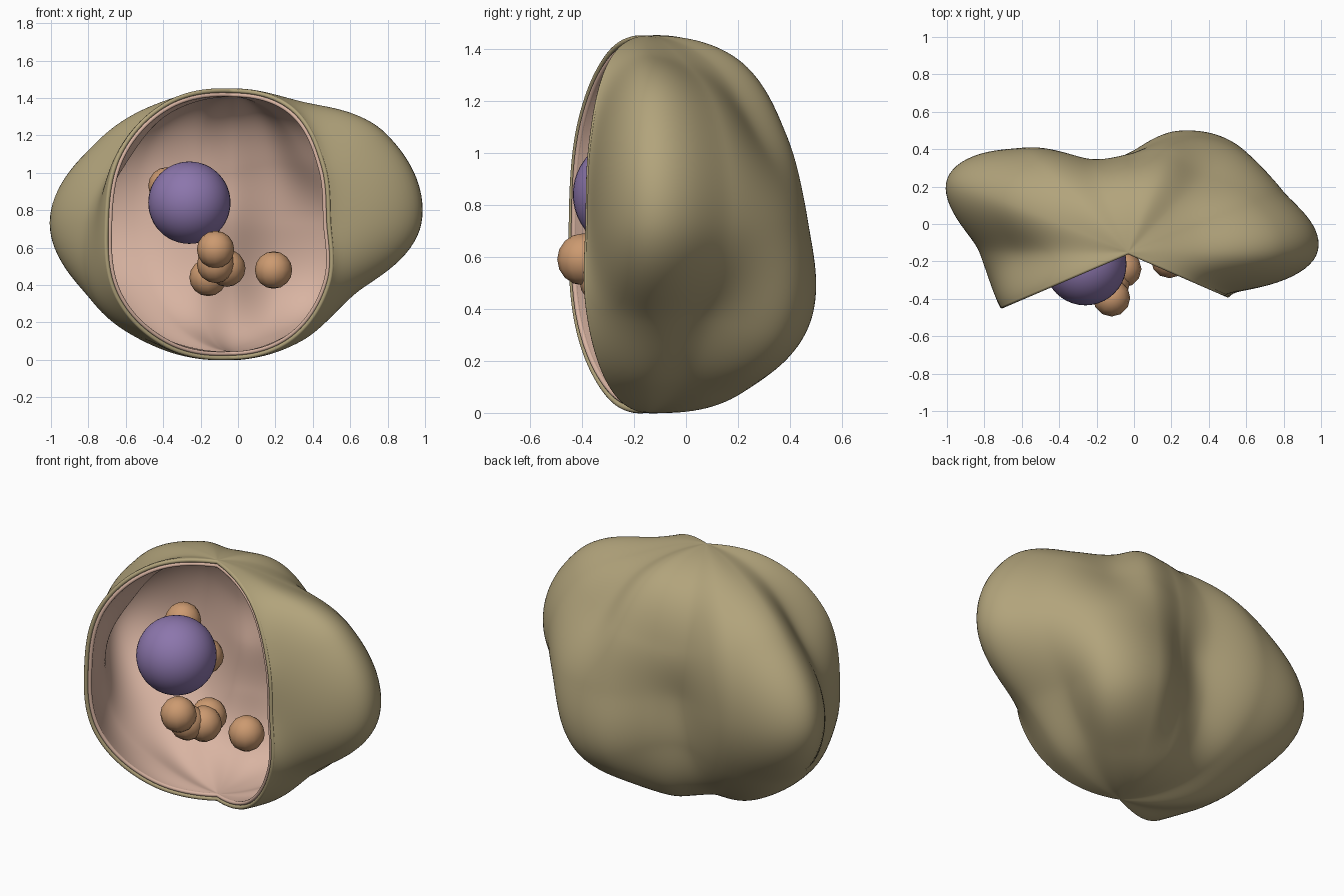
import bpy, bmesh, math
from mathutils import Vector

if "Cube" in bpy.data.objects:
    bpy.data.objects.remove(bpy.data.objects["Cube"])

CENTRE = Vector((-0.03, -0.15, 0.73))
AZ0, AZ1 = -23.5, 203.2          # body sweeps round the back, wedge is open at the front
NU, NV = 150, 90

# Radius of the body: one row per azimuth step, columns at elevation -60, -30, 0, 30, 60
RADII = [
    (.72, .66, .575, .625, .715),  # right cut edge
    (.73, .755, 1.0, .945, .75),   # right lobe
    (.72, .735, .885, .84, .725),
    (.76, .86, .80, .69, .705),
    (.76, .78, .67, .67, .73),     # lower back lobe
    (.74, .60, .52, .59, .71),
    (.71, .57, .52, .61, .71),     # back valley
    (.72, .74, .79, .805, .76),
    (.78, .87, 1.045, .89, .76),   # left lobe
    (.76, .84, .78, .70, .72),
    (.77, .79, .745, .765, .755),  # left cut edge
]


def spline(vals, t):
    """Smooth curve through evenly spaced values, t from 0 to 1."""
    n = len(vals) - 1
    i = min(int(t * n), n - 1)
    f = t * n - i
    a, b, c, d = (vals[max(i - 1, 0)], vals[i], vals[i + 1], vals[min(i + 2, n)])
    return b + 0.5 * f * (c - a + f * (2 * a - 5 * b + 4 * c - d + f * (3 * (b - c) + d - a)))


def body_point(u, v, depth=0.0):
    r = spline([spline((.73,) + row + (.72,), v) for row in RADII], u) - depth
    az = math.radians(AZ0 + (AZ1 - AZ0) * u)
    el = math.radians(-90 + 180 * v)
    return CENTRE + r * Vector((math.cos(el) * math.cos(az),
                                math.cos(el) * math.sin(az), math.sin(el)))


def material(name, rgb):
    m = bpy.data.materials.new(name)
    m.diffuse_color = (*rgb, 1)
    m.use_nodes = True
    m.node_tree.nodes["Principled BSDF"].inputs["Base Color"].default_value = m.diffuse_color
    return m


olive = material("olive", (.445, .37, .20))
pink = material("pink", (.69, .455, .36))
purple = material("purple", (.262, .181, .413))
tan = material("tan", (.604, .323, .162))


def finish(bm, name, mat):
    me = bpy.data.meshes.new(name)
    bm.to_mesh(me)
    bm.free()
    me.materials.append(mat)
    for p in me.polygons:
        p.use_smooth = True
    ob = bpy.data.objects.new(name, me)
    bpy.context.collection.objects.link(ob)
    return ob


def shell(name, depth, mat, flip):
    bm = bmesh.new()
    g = [[bm.verts.new(body_point(i / NU, j / NV, depth)) for j in range(NV + 1)]
         for i in range(NU + 1)]
    for i in range(NU):
        for j in range(NV):
            q = [g[i][j], g[i + 1][j], g[i + 1][j + 1], g[i][j + 1]]
            bm.faces.new(q[::-1] if flip else q)
    bmesh.ops.remove_doubles(bm, verts=bm.verts, dist=1e-5)
    return finish(bm, name, mat)


def lip(name, depth, radius, mat):
    """Rounded bead following the whole cut edge."""
    pts = [body_point(0, j / NV, depth) for j in range(NV)]
    pts += [body_point(1, j / NV, depth) for j in range(NV, 0, -1)]
    n, sides = len(pts), 10
    bm = bmesh.new()
    rings = []
    for k, p in enumerate(pts):
        tangent = (pts[(k + 1) % n] - pts[k - 1]).normalized()
        out = (p - CENTRE)
        out = (out - tangent * out.dot(tangent)).normalized()
        side = tangent.cross(out)
        rings.append([bm.verts.new(p + radius * (out * math.cos(a) + side * math.sin(a)))
                      for a in (2 * math.pi * s / sides for s in range(sides))])
    for k in range(n):
        a, b = rings[k], rings[(k + 1) % n]
        for s in range(sides):
            t = (s + 1) % sides
            bm.faces.new((a[s], a[t], b[t], b[s]))
    bmesh.ops.recalc_face_normals(bm, faces=bm.faces)
    return finish(bm, name, mat)


def ball(name, pos, radius, mat, seg, rings):
    bm = bmesh.new()
    bmesh.ops.create_uvsphere(bm, u_segments=seg, v_segments=rings, radius=radius)
    ob = finish(bm, name, mat)
    ob.location = pos


# Cut-open body: outer skin, inner lining and their beaded edges
shell("outer_skin", 0.0, olive, False)
shell("inner_lining", 0.044, pink, True)
lip("skin_lip", 0.012, 0.012, olive)
lip("lining_lip", 0.034, 0.011, pink)

# Large core and small balls inside
ball("core", (-0.26, -0.215, 0.84), 0.22, purple, 40, 24)
for k, pos in enumerate([(-.12, -.395, .59), (-.12, -.31, .51), (-.06, -.24, .49),
                         (-.16, -.05, .44), (.19, -.19, .48), (-.38, .02, .93),
                         (-.23, .02, .755)]):
    ball(f"small_ball_{k + 1}", pos, 0.1, tan, 12, 8)
